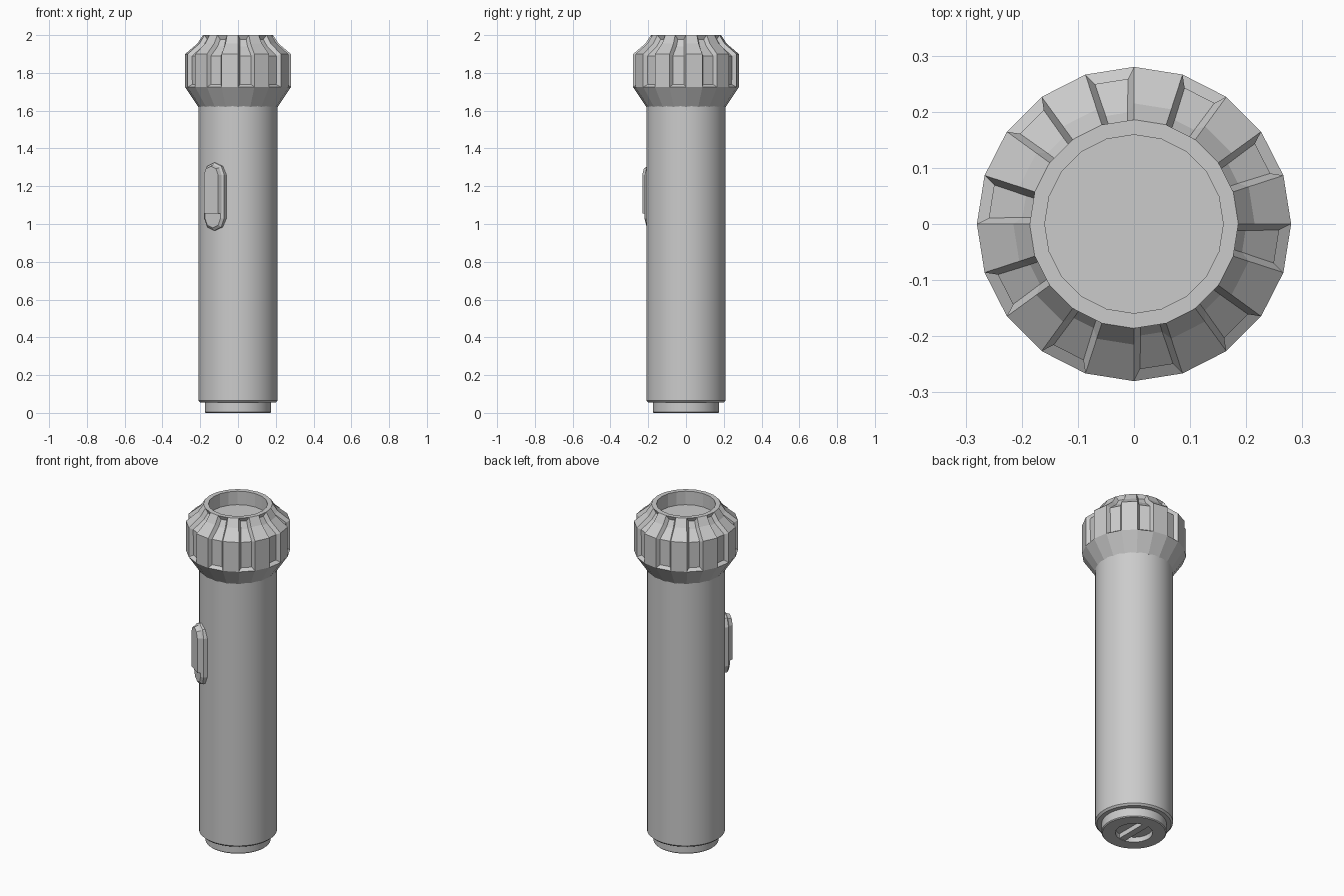
import bpy, bmesh
from math import sin, cos, pi, radians
from mathutils import Matrix

if "Cube" in bpy.data.objects:
    bpy.data.objects.remove(bpy.data.objects["Cube"])


def finish(bm, name, smooth=False):
    bmesh.ops.recalc_face_normals(bm, faces=bm.faces[:])
    me = bpy.data.meshes.new(name)
    bm.to_mesh(me)
    bm.free()
    ob = bpy.data.objects.new(name, me)
    bpy.context.collection.objects.link(ob)
    if smooth:
        bpy.ops.object.select_all(action='DESELECT')
        ob.select_set(True)
        bpy.context.view_layer.objects.active = ob
        bpy.ops.object.shade_smooth_by_angle(angle=radians(30))
    return ob


def lathe(profile, sides):
    """Revolve (radius, z) points; returns the bmesh and side faces by [band][side]."""
    bm = bmesh.new()
    rings = [[bm.verts.new((r * cos(2 * pi * i / sides), r * sin(2 * pi * i / sides), z))
              for i in range(sides)] for r, z in profile]
    bands = []
    for a, b in zip(rings, rings[1:]):
        bands.append([bm.faces.new((a[i], a[(i + 1) % sides], b[(i + 1) % sides], b[i]))
                      for i in range(sides)])
    bm.faces.new(rings[0][::-1])
    bm.faces.new(rings[-1])
    return bm, bands


def pill(bm, layers, steps=4):
    """Stack of stadium outlines: (out, half_width, z_low, z_high), closed at both ends."""
    rings = []
    for out, w, z0, z1 in layers:
        ring = []
        for zc, start in ((z1 - w, 0), (z0 + w, pi)):
            for k in range(steps + 1):
                a = start + pi * k / steps
                ring.append(bm.verts.new((w * cos(a), -out, zc + w * sin(a))))
        rings.append(ring)
    n = len(rings[0])
    for a, b in zip(rings, rings[1:]):
        for i in range(n):
            bm.faces.new((a[i], a[(i + 1) % n], b[(i + 1) % n], b[i]))
    bm.faces.new(rings[0])
    bm.faces.new(rings[-1])


# Barrel
bm, _ = lathe([(0.2, 0.055), (0.21, 0.065), (0.21, 1.64)], 48)
finish(bm, "barrel", True)

# Tail cap with coin recess and grip bar
bm, _ = lathe([(0.1, 0.03), (0.1, 0.0), (0.17, 0.0), (0.175, 0.005), (0.175, 0.07)], 48)
finish(bm, "tail_cap", True)
bm = bmesh.new()
bmesh.ops.create_cube(bm, size=1, matrix=Matrix.Translation((0, 0, 0.018))
                      @ Matrix.Diagonal((0.04, 0.196, 0.032, 1)))
finish(bm, "tail_grip_bar")

# Faceted head: every second facet sunk as a grip groove, lens down in the rim
SIDES = 20
bm, bands = lathe([(0.21, 1.62), (0.28, 1.725), (0.28, 1.9), (0.215, 1.955),
                   (0.186, 2.0), (0.159, 2.0), (0.159, 1.92)], SIDES)
bmesh.ops.recalc_face_normals(bm, faces=bm.faces[:])
grooves = [bands[b][i] for b in (1, 2, 3) for i in range(1, SIDES, 2)]
bmesh.ops.inset_region(bm, faces=grooves, thickness=0.014, depth=-0.02,
                       use_even_offset=True, use_boundary=True)
finish(bm, "head")

# Switch: base plate and raised slider, turned towards the front left
turn = Matrix.Rotation(radians(-35), 4, 'Z')
bm = bmesh.new()
pill(bm, [(0.18, 0.065, 0.965, 1.325), (0.22, 0.065, 0.965, 1.325), (0.233, 0.05, 0.98, 1.31)])
bm.transform(turn)
finish(bm, "switch_base")

bm = bmesh.new()
pill(bm, [(0.215, 0.06, 0.97, 1.32), (0.25, 0.046, 0.984, 1.306)])
cut = bmesh.ops.bisect_plane(bm, geom=bm.verts[:] + bm.edges[:] + bm.faces[:],
                             plane_co=(0, 0, 1.055), plane_no=(0, 0, 1), clear_inner=True)
bmesh.ops.holes_fill(bm, edges=[e for e in bm.edges if e.is_boundary])
bm.transform(turn)
finish(bm, "switch_slider")
